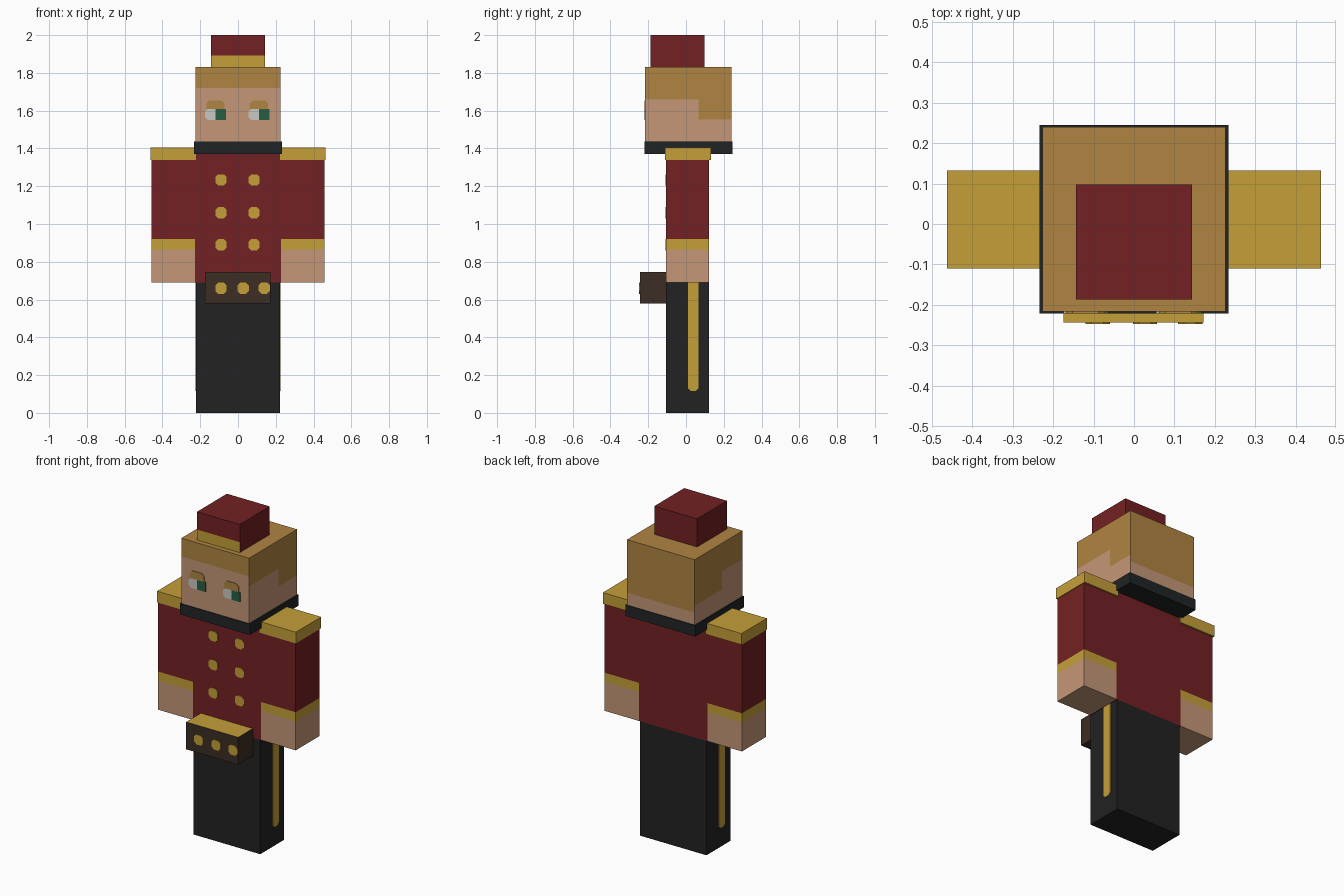
import bpy, bmesh
from mathutils import Vector

if "Cube" in bpy.data.objects:
    bpy.data.objects.remove(bpy.data.objects["Cube"])


def material(name, r, g, b):
    """Flat colour given as 0-255 sRGB, stored as linear."""
    lin = [((c / 255 + 0.055) / 1.055) ** 2.4 for c in (r, g, b)] + [1]
    m = bpy.data.materials.new(name)
    m.use_nodes = True
    m.diffuse_color = lin
    bsdf = next(n for n in m.node_tree.nodes if n.type == 'BSDF_PRINCIPLED')
    bsdf.inputs["Base Color"].default_value = lin
    bsdf.inputs["Roughness"].default_value = 0.9
    return m


RED = material("coat red", 115, 33, 35)
GOLD = material("gold trim", 197, 159, 57)
SKIN = material("skin", 197, 151, 119)
HAIR = material("hair", 176, 133, 66)
BLACK = material("trouser black", 34, 34, 34)
COLLAR = material("collar black", 32, 36, 37)
BROWN = material("leather brown", 60, 45, 36)
WHITE = material("eye white", 200, 201, 197)
GREEN = material("iris green", 40, 95, 66)


def finish(bm, name, mats):
    bmesh.ops.recalc_face_normals(bm, faces=bm.faces)
    mesh = bpy.data.meshes.new(name)
    bm.to_mesh(mesh)
    bm.free()
    for m in mats:
        mesh.materials.append(m)
    obj = bpy.data.objects.new(name, mesh)
    bpy.context.collection.objects.link(obj)
    return obj


def box(name, xs, ys, zs, mats, cuts=(), rule=None):
    """Box between limits, sliced at (axis, value) cuts, coloured by rule(centre, normal)."""
    bm = bmesh.new()
    bmesh.ops.create_cube(bm, size=1)
    for v in bm.verts:
        v.co = [sum(lim) / 2 + c * (lim[1] - lim[0]) for c, lim in zip(v.co, (xs, ys, zs))]
    for axis, value in cuts:
        co, no = Vector(), Vector()
        co[axis], no[axis] = value, 1
        bmesh.ops.bisect_plane(bm, geom=bm.verts[:] + bm.edges[:] + bm.faces[:],
                               plane_co=co, plane_no=no)
    bm.normal_update()
    if rule:
        for f in bm.faces:
            f.material_index = rule(f.calc_center_median(), f.normal)
    return finish(bm, name, mats)


def plate(name, mat, us, zs, place, clip=(0, 0, 0, 0), thick=0.004):
    """Thin clipped rectangle; place(u, z, depth) maps it onto a surface.
    clip holds the corner cuts: bottom left, bottom right, top right, top left."""
    (u0, u1), (z0, z1) = us, zs
    a, b, c, d = clip
    outline = [(u0, z0 + a), (u0 + a, z0), (u1 - b, z0), (u1, z0 + b),
               (u1, z1 - c), (u1 - c, z1), (u0 + d, z1), (u0, z1 - d)]
    outline = list(dict.fromkeys(outline))
    bm = bmesh.new()
    face = bm.faces.new([bm.verts.new(place(u, z, 0)) for u, z in outline])
    shift = Vector(place(0, 0, thick)) - Vector(place(0, 0, 0))
    grown = bmesh.ops.extrude_face_region(bm, geom=[face])
    bmesh.ops.translate(bm, vec=shift,
                        verts=[v for v in grown["geom"] if isinstance(v, bmesh.types.BMVert)])
    return finish(bm, name, [mat])


def on_front(y):
    return lambda u, z, d: (u, y - d, z)


def button(name, x, z, y):
    r = 0.03
    plate(name, GOLD, (x - r, x + r), (z - r, z + r), on_front(y), (0.015,) * 4)


DEPTH = (-0.105, 0.122)

# Legs with a stripe down each outer side
box("legs", (-0.222, 0.222), DEPTH, (0, 0.69), [BLACK])
for side, label, us in ((1, "left", (0.01, 0.067)), (-1, "right", (-0.05, 0.007))):
    plate(label + "_leg_stripe", GOLD, us, (0.115, 0.69),
          lambda u, z, d: (side * (0.222 + d), u, z), (0.015, 0.015, 0, 0))

# Coat with two columns of buttons
box("coat", (-0.228, 0.228), DEPTH, (0.69, 1.375), [RED])
for x in (-0.09, 0.085):
    for z in (0.89, 1.06, 1.233):
        button("coat_button", x, z, DEPTH[0])


# Arms: sleeve, cuff and hand, with an epaulette on top
def arm_colour(c, n):
    return 0 if c.z > 0.92 else 1 if c.z > 0.865 else 2


for side, label in ((1, "left"), (-1, "right")):
    xs = sorted((side * 0.228, side * 0.459))
    box(label + "_arm", xs, DEPTH, (0.69, 1.36), [RED, GOLD, SKIN],
        [(2, 0.865), (2, 0.92)], arm_colour)
    xs = sorted((side * 0.222, side * 0.463))
    box(label + "_epaulette", xs, (-0.11, 0.132), (1.338, 1.406), [GOLD])

# Belt pouch with a gold lid face and three studs
box("pouch", (-0.175, 0.172), (-0.244, -0.105), (0.58, 0.745), [BROWN, GOLD],
    rule=lambda c, n: int(n.z > 0.5))
for x in (-0.09, 0.027, 0.139):
    button("pouch_stud", x, 0.66, -0.244)

# Collar
box("collar", (-0.234, 0.234), (-0.221, 0.245), (1.37, 1.436), [COLLAR])


# Head: skin below the hairline, which differs on each side
def head_colour(c, n):
    if abs(n.z) > 0.5:
        return int(n.z > 0)
    if n.y < -0.5:
        line = 1.72
    elif n.y > 0.5:
        line = 1.51
    else:
        step = 0.065 if n.x > 0 else -0.02
        line = 1.552 if c.y > step else 1.66
    return int(c.z > line)


box("head", (-0.226, 0.226), (-0.217, 0.24), (1.436, 1.83), [SKIN, HAIR],
    [(2, 1.51), (2, 1.552), (2, 1.66), (2, 1.72), (1, 0.065), (1, -0.02)], head_colour)

# Eyes and brows
face = on_front(-0.217)
for label, x in (("right", -0.118), ("left", 0.112)):
    plate(label + "_eye_white", WHITE, (x - 0.057, x), (1.55, 1.608), face, (0.015, 0, 0, 0.015))
    plate(label + "_iris", GREEN, (x, x + 0.055), (1.55, 1.608), face)
    plate(label + "_brow", HAIR, (x - 0.05, x + 0.046), (1.608, 1.655), face, (0, 0, 0.016, 0.016))

# Small hat with a gold band on its front
box("hat", (-0.143, 0.143), (-0.187, 0.098), (1.83, 2.0), [RED, GOLD], [(2, 1.893)],
    lambda c, n: int(n.y < -0.5 and c.z < 1.893))
